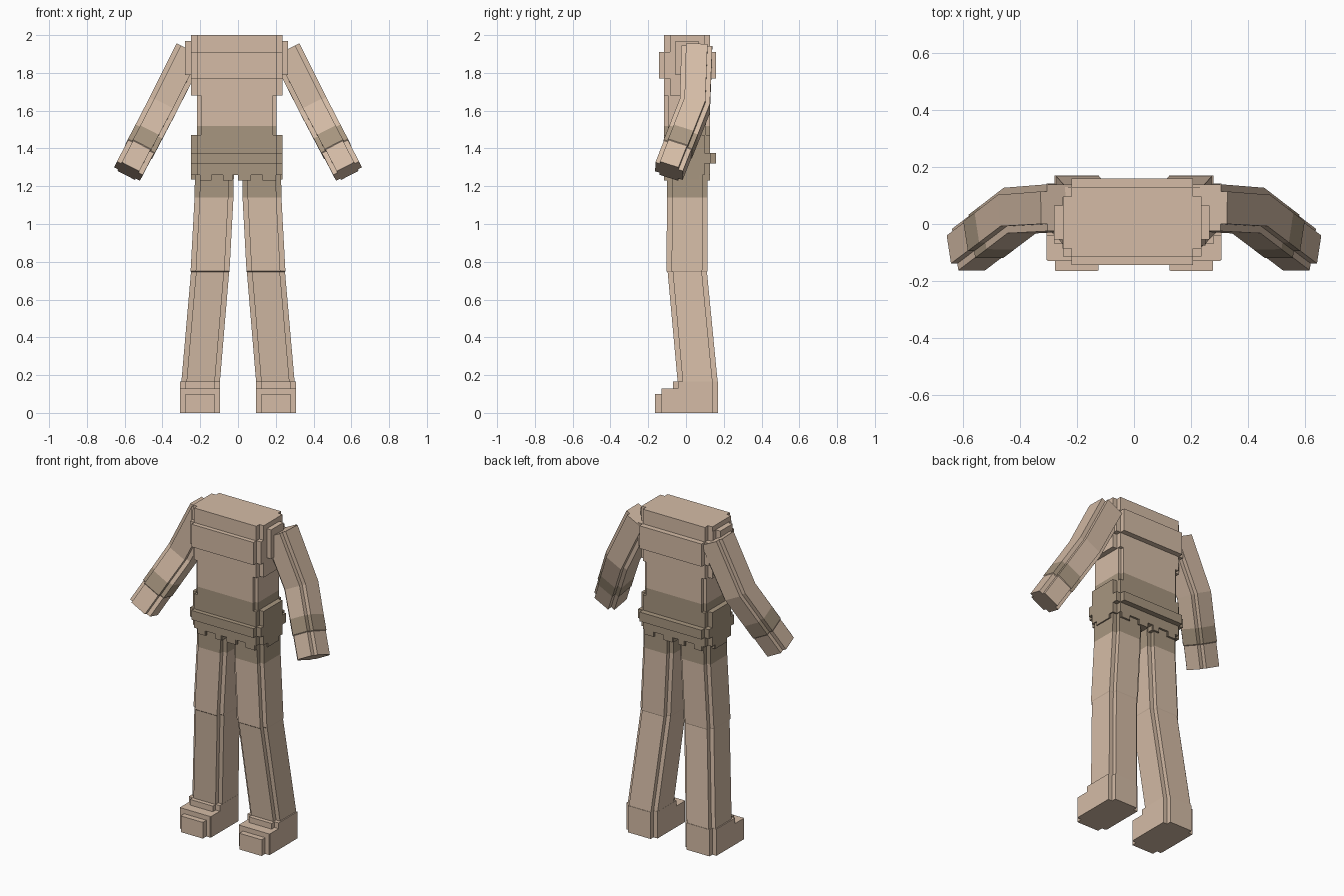
import bpy
import bmesh
from mathutils import Vector

cube = bpy.data.objects.get("Cube")
if cube:
    bpy.data.objects.remove(cube, do_unlink=True)


def material(name, rgb):
    m = bpy.data.materials.new(name)
    m.use_nodes = True
    m.diffuse_color = (*rgb, 1)
    m.node_tree.nodes["Principled BSDF"].inputs["Base Color"].default_value = (*rgb, 1)
    return m


MATS = [material("light_tan", (0.66, 0.50, 0.38)),
        material("dark_olive_tan", (0.39, 0.305, 0.215))]


def notched(w, d, n, m=None):
    """Rectangle of half size w, d with square notches n by m cut from its corners."""
    m = n if m is None else m
    quarter = [(w, d - m), (w - n, d - m), (w - n, d)]
    pts = list(quarter)
    pts += [(-x, y) for x, y in reversed(quarter)]
    pts += [(-x, -y) for x, y in quarter]
    pts += [(x, -y) for x, y in reversed(quarter)]
    return pts


def loft(name, rings, tones):
    """Join equal rings of points; tones gives the material of each segment."""
    bm = bmesh.new()
    loops = [[bm.verts.new(p) for p in ring] for ring in rings]
    for a, b, tone in zip(loops, loops[1:], tones):
        for i in range(len(a)):
            j = (i + 1) % len(a)
            bm.faces.new((a[i], a[j], b[j], b[i])).material_index = tone
    bm.faces.new(loops[0]).material_index = tones[0]
    bm.faces.new(loops[-1]).material_index = tones[-1]
    bmesh.ops.recalc_face_normals(bm, faces=bm.faces)
    mesh = bpy.data.meshes.new(name)
    bm.to_mesh(mesh)
    bm.free()
    for m in MATS:
        mesh.materials.append(m)
    obj = bpy.data.objects.new(name, mesh)
    bpy.context.collection.objects.link(obj)
    return obj


def slab(name, x, y, levels, tones, n=0.03, m=None):
    """Upright notched prism spanning x and y, cut at the given heights."""
    cx, cy = sum(x) / 2, sum(y) / 2
    shape = notched((x[1] - x[0]) / 2, (y[1] - y[0]) / 2, n, m)
    rings = [[(cx + px, cy + py, z) for px, py in shape] for z in levels]
    return loft(name, rings, tones)


# Torso: stacked slabs with stepped corners
BODY_X, BODY_Y = (-0.248, 0.236), (-0.116, 0.127)
slab("shoulder_top", BODY_X, BODY_Y, (1.91, 2.0), [0])
slab("shoulder_sides", (-0.28, 0.265), (-0.085, 0.095), (1.79, 1.97), [0])
slab("chest_band", BODY_X, (-0.143, 0.16), (1.77, 1.91), [0])
slab("chest_lower", BODY_X, BODY_Y, (1.68, 1.77), [0])
slab("waist", (-0.216, 0.204), BODY_Y, (1.47, 1.52, 1.68), [1, 0], 0.02)
slab("hips", BODY_X, BODY_Y, (1.26, 1.47), [1])
slab("belt", BODY_X, (-0.143, 0.16), (1.32, 1.377), [1])

# Ragged hem below the hips
for i, (x0, x1) in enumerate([(-0.2, -0.14), (-0.08, -0.03), (0.0, 0.07), (0.13, 0.2)]):
    slab(f"hem_tab_{i}", (x0, x1), BODY_Y, (1.23, 1.27), [1], 0.005)
for label, x in (("right", (-0.248, -0.2)), ("left", (0.19, 0.236))):
    slab(f"hem_side_{label}", x, (-0.05, 0.07), (1.235, 1.27), [1], 0.005)

for side, s in (("left", 1), ("right", -1)):
    # Leg: straight thigh, shin sloping back, small lip at the knee
    levels = [(0.125, 0.007, 1.27), (0.127, 0.007, 1.14), (0.148, 0.005, 0.75),
              (0.148, 0.007, 0.745), (0.199, 0.063, 0.15)]
    half = [(0.103, 0.108)] * 3 + [(0.101, 0.104), (0.102, 0.106)]
    rings = [[(s * (cx + px), cy + py, z) for px, py in notched(w, d, 0.027)]
             for (cx, cy, z), (w, d) in zip(levels, half)]
    loft(f"{side}_leg", rings, [1, 0, 0, 0])

    # Foot: steps down to the toe
    def foot(part, x0, x1, y0, y1, top, n):
        xs = sorted((s * x0, s * x1))
        slab(f"{side}_{part}", xs, (y0, y1), (0, top), [0], n)

    foot("ankle_block", 0.095, 0.307, -0.07, 0.17, 0.165, 0.028)
    foot("instep", 0.095, 0.307, -0.13, 0.14, 0.13, 0.004)
    foot("toe", 0.125, 0.277, -0.165, 0.0, 0.10, 0.002)

    # Arm: bent at the elbow, dark cuff, slightly slimmer hand
    shoulder = Vector((s * 0.253, 0.057, 1.918))
    elbow = Vector((s * 0.40, 0.047, 1.625))
    hand = Vector((s * 0.58, -0.09, 1.28))
    upper, lower = (elbow - shoulder).normalized(), (hand - elbow).normalized()
    across = Vector((s * 0.9, 0, 0.434))
    stations = [(shoulder, upper, 0.082), (elbow, upper + lower, 0.081),
                (elbow.lerp(hand, 0.44), lower, 0.08), (elbow.lerp(hand, 0.66), lower, 0.08),
                (elbow.lerp(hand, 0.67), lower, 0.077), (hand, lower, 0.077)]
    rings = []
    for centre, direction, r in stations:
        u = (across - direction * across.dot(direction) / direction.length_squared).normalized()
        v = direction.cross(u).normalized()
        rings.append([centre + u * a + v * b for a, b in notched(r, r, 0.025)])
    loft(f"{side}_arm", rings, [0, 0, 1, 0, 0])
